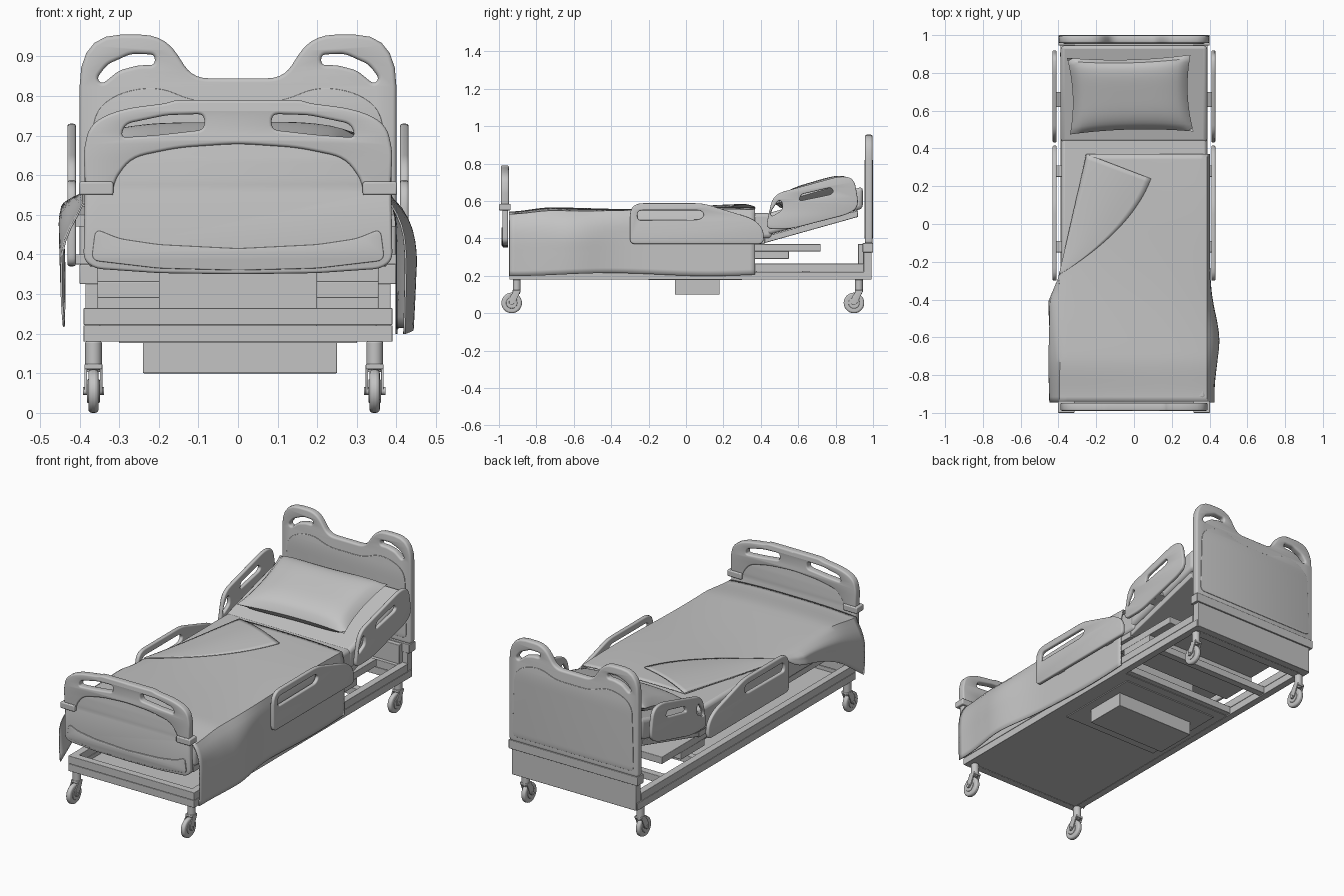
import bpy, bmesh, math
from mathutils import Matrix, Vector

cube = bpy.data.objects.get("Cube")
if cube:
    bpy.data.objects.remove(cube)

grey = bpy.data.materials.new("plain grey")
grey.use_nodes = True
colour = (0.55, 0.55, 0.55, 1)
grey.diffuse_color = colour
grey.node_tree.nodes["Principled BSDF"].inputs["Base Color"].default_value = colour
parts = []


def finish(name, bm, bevel=0):
    bmesh.ops.remove_doubles(bm, verts=bm.verts, dist=0.0002)
    bmesh.ops.recalc_face_normals(bm, faces=bm.faces)
    mesh = bpy.data.meshes.new(name)
    bm.to_mesh(mesh)
    bm.free()
    mesh.materials.append(grey)
    obj = bpy.data.objects.new(name, mesh)
    bpy.context.collection.objects.link(obj)
    parts.append(obj)
    if bevel:
        mod = obj.modifiers.new("Bevel", 'BEVEL')
        mod.width, mod.segments = bevel, 3
    return obj


def box(name, x, y, z, bevel=0.003, shear=0):
    """Box from (min, max) ranges; shear raises z along y for tilted parts."""
    bm = bmesh.new()
    bmesh.ops.create_cube(bm, size=1)
    for v in bm.verts:
        a = [lo + (c + 0.5) * (hi - lo) for c, (lo, hi) in zip(v.co, (x, y, z))]
        v.co = (a[0], a[1], a[2] + shear * (a[1] - y[0]))
    return finish(name, bm, bevel)


def cylinder(name, centre, radius, depth, axis='Z', bevel=0):
    bm = bmesh.new()
    turn = Matrix.Rotation(math.pi / 2, 4, 'Y') if axis == 'X' else Matrix()
    bmesh.ops.create_cone(bm, cap_ends=True, segments=28, radius1=radius, radius2=radius,
                          depth=depth, matrix=Matrix.Translation(centre) @ turn)
    return finish(name, bm, bevel)


def rounded(points, radius=0.02):
    """Round polygon corners; a point may carry its own radius."""
    out, n = [], len(points)
    for i, p in enumerate(points):
        r = p[2] if len(p) > 2 else radius
        c, a, b = Vector(p[:2]), Vector(points[i - 1][:2]), Vector(points[(i + 1) % n][:2])
        start = c + (a - c).normalized() * min(r, (a - c).length * 0.48)
        end = c + (b - c).normalized() * min(r, (b - c).length * 0.48)
        for k in range(6):
            t = k / 5
            out.append(start * (1 - t) ** 2 + c * 2 * t * (1 - t) + end * t * t)
    return out


def flip(points):
    return [(-p[0], *p[1:]) for p in reversed(points)]


def both(half):
    return half + [p for p in flip(half) if p[0] != 0]


def plate(name, outlines, place, thick, bevel):
    """Rounded plate with holes; the first outline is the outer edge."""
    curve = bpy.data.curves.new(name, 'CURVE')
    curve.dimensions, curve.fill_mode = '2D', 'BOTH'
    curve.extrude, curve.bevel_depth = thick / 2 - bevel, bevel
    curve.offset, curve.bevel_resolution = -bevel, 2
    for outline in outlines:
        spline = curve.splines.new('POLY')
        spline.points.add(len(outline) - 1)
        for point, co in zip(spline.points, outline):
            point.co = (co[0], co[1], 0, 1)
        spline.use_cyclic_u = True
    temp = bpy.data.objects.new(name + " outline", curve)
    bpy.context.collection.objects.link(temp)
    bpy.context.view_layer.update()
    mesh = bpy.data.meshes.new_from_object(temp)
    bm = bmesh.new()
    bm.from_mesh(mesh)
    bm.transform(place)
    bpy.data.objects.remove(temp)
    bpy.data.curves.remove(curve)
    bpy.data.meshes.remove(mesh)
    return finish(name, bm)


def facing_front(y):
    return Matrix.Translation((0, y, 0)) @ Matrix.Rotation(math.pi / 2, 4, 'X')


def facing_side(x):
    return Matrix(((0, 0, 1, x), (1, 0, 0, 0), (0, 1, 0, 0), (0, 0, 0, 1)))


def sheet(bm, rows):
    grid = [[bm.verts.new(p) for p in row] for row in rows]
    for a, b in zip(grid, grid[1:]):
        for i in range(len(a) - 1):
            bm.faces.new((a[i], a[i + 1], b[i + 1], b[i]))


# Headboard with grip slots and a raised panel on both faces
head = both([(.115, .845, .04), (.185, .955, .06), (.4, .955, .13), (.4, .37, .02)])
slot = [(.21, .905), (.27, .907), (.33, .88), (.357, .845), (.343, .83), (.3, .865), (.25, .878), (.21, .878)]
plate("headboard", [rounded(head), rounded(slot, .014), rounded(flip(slot), .014)], facing_front(.977), .04, .01)
inset = both([(.11, .785, .05), (.2, .825, .06), (.3, .81, .06), (.365, .76, .05), (.375, .4, .03)])
for name, y in (("front", .957), ("back", .997)):
    plate("headboard_panel_" + name, [rounded(inset)], facing_front(y), .006, .002)

# Head end box below the headboard
box("head_band", (-.4, .4), (.945, 1), (.325, .375))
box("head_skirt", (-.385, .385), (.95, .992), (.18, .33))
box("head_inner_box", (-.355, .355), (.92, .95), (.26, .37))

# Footboard arch, panel, lower lip and clamps
arch = both([(0, .79), (.16, .79), (.18, .782), (.3, .767, .06), (.375, .73, .06), (.39, .66),
             (.385, .55, .01), (.315, .55, .01), (.31, .59), (.27, .645), (.15, .672), (0, .68)][:6])
inner = [(.385, .55, .005), (.318, .55, .005), (.31, .59), (.27, .645, .04), (.15, .67, .04), (0, .68, .04)]
top = [(0, .79), (.16, .79), (.18, .782), (.3, .767, .06), (.375, .73, .06), (.39, .66)]
arch = top + both(inner) + flip(top)[:-1]
grip = [(.085, .755), (.18, .752), (.285, .73), (.297, .695), (.2, .702), (.085, .715)]
plate("footboard_arch", [rounded(arch), rounded(grip, .018), rounded(flip(grip), .018)], facing_front(-.968), .042, .008)
panel = both([(0, .683), (.15, .675), (.275, .65), (.32, .59), (.32, .565), (.387, .565, .005),
              (.39, .385), (.36, .364), (.2, .353), (0, .35)])
plate("footboard_panel", [rounded(panel)], facing_front(-.966), .03, .007)
lip = both([(0, .415), (.2, .425), (.3, .44), (.36, .465), (.37, .385), (.2, .365), (0, .36)])
plate("footboard_lip", [rounded(lip)], facing_front(-.982), .008, .003)
for s in (-1, 1):
    box("footboard_clamp", sorted((s * .315, s * .402)), (-1, -.937), (.55, .584), .005)

# Base frame: two stacked rails, floor and crossbars
for z0, z1, end in ((.18, .221, .985), (.222, .265, .95)):
    for s in (-1, 1):
        box("side_frame", sorted((s * .35, s * .39)), (-.94, end), (z0, z1), .002)
    box("foot_crossbar", (-.39, .39), (-.945, -.905), (z0, z1), .002)
    box("head_crossbar", (-.35, .35), (.9, .95), (z0, z1), .002)
box("base_floor", (-.35, .35), (-.91, .35), (.182, .2), 0)
for y in (.34, .62):
    box("base_crossbar", (-.35, .35), (y, y + .04), (.185, .225), .002)
box("control_box", (-.24, .25), (-.06, .18), (.1, .181))
box("lift_plate", (-.3, .3), (-.2, .3), (.177, .185), 0)
box("lift_column", (-.2, .2), (-.45, .25), (.2, .37))

# Mattress support and tilted backrest
box("support_shelf", (-.355, .355), (.3, .72), (.33, .37))
box("support_block", (-.355, .355), (.34, .55), (.29, .332))
box("deck", (-.375, .375), (-.93, .42), (.37, .405))
slope = .28
box("backrest", (-.375, .375), (.42, .92), (.375, .41), .004, slope)
box("mattress", (-.385, .385), (-.93, .46), (.4, .535), .02)
box("head_mattress", (-.388, .388), (.43, .945), (.415, .532), .02, slope)

# Side rails, with mounts to the deck
mid = [(-.3, .37, .03), (-.3, .588, .07), (.09, .588, .04), (.36, .505, .05), (.415, .45, .04), (.415, .37, .03)]
mid_slot = [(-.26, .497), (-.26, .55, .03), (.08, .55), (.1, .525), (.075, .5)]
upper = [(.425, .45, .04), (.465, .635, .06), (.83, .735, .05), (.9, .72, .05), (.925, .57, .05), (.87, .53, .05), (.56, .45, .05)]
upper_slot = [(.605, .6), (.615, .635), (.775, .672), (.79, .65), (.775, .635)]
upper_hole = [(.455, .515), (.455, .545), (.495, .605), (.515, .595), (.515, .55)]
for s in (-1, 1):
    plate("side_rail", [rounded(mid), rounded(mid_slot, .02)], facing_side(s * .42), .022, .007)
    plate("head_rail", [rounded(upper), rounded(upper_slot, .015), rounded(upper_hole, .018)], facing_side(s * .42), .022, .007)
    for y in (-.15, .25):
        box("rail_mount", sorted((s * .36, s * .412)), (y, y + .06), (.375, .4), .002)
    box("head_rail_mount", sorted((s * .36, s * .412)), (.62, .7), (.47, .5), .002, slope)

# Casters
for x in (-.365, .345):
    for y in (-.905, .925):
        hub = Vector((x, y - .027, .055))
        cylinder("caster_stem", (x, y, .15), .021, .06, bevel=.003)
        cylinder("caster_collar", (x, y, .118), .017, .03)
        cylinder("caster_tyre", hub, .055, .026, 'X', .009)
        cylinder("caster_hub", hub, .03, .032, 'X', .003)
        cylinder("caster_axle", hub, .01, .054, 'X')
        for s in (-1, 1):
            fork = [(hub.y - .014, .045), (hub.y - .012, .085), (y - .016, .118), (y + .02, .118), (hub.y + .016, .05)]
            plate("caster_fork", [rounded(fork, .012)], facing_side(x + s * .0195), .006, .001)
        box("caster_crown", (x - .0225, x + .0225), (y - .022, y + .02), (.11, .124), .003)


# Pillow: two cushioned halves meeting at a seam with pinched corners
def pillow_half(side, n=22):
    rows = []
    for j in range(n + 1):
        v = 2 * j / n - 1
        row = []
        for i in range(n + 1):
            u = 2 * i / n - 1
            puff = .06 * max(0, (1 - u ** 4) * (1 - v ** 4)) ** .55
            x = -.02 + .327 * u * (1 - .07 * (1 - v * v)) - .008 * v
            y = .685 + .203 * v * (1 - .09 * (1 - u * u)) + .008 * u
            row.append((x, y, .645 + (y - .685) * .29 + side * puff))
        rows.append(row)
    return rows


bm = bmesh.new()
for side in (-1, 1):
    sheet(bm, pillow_half(side))
finish("pillow", bm)


# Blanket: draped over the far side, with one upper corner folded back
def top_height(x, y):
    foot = min(1, (y + .95) / .25)
    return .535 + .025 * foot * foot * (3 - 2 * foot) + .006 * math.sin(5 * y + 3 * x) - .16 * abs(x) ** 3


rows, n = [], 44
for j in range(n + 1):
    y = -.945 + 1.315 * j / n
    hang = max(0, (-.28 - y) / .665)
    left = -.392 if y < -.27 else -.392 + .142 * (y + .27) / .64
    drop = .05 * min(1, hang * 8) + .26 * hang ** 1.6
    z = top_height(left, y)
    row = []
    for k in range(10, 0, -1):
        q = k / 10
        out = .058 * min(1, hang * 5) * math.sin(min(1, q * 2.2) * math.pi / 2) * (1 - .2 * hang * q)
        row.append((left - out - .004 * math.sin(q * 5 + 9 * y), y, z - drop * q))
    row += [(left + (.385 - left) * i / 20, y, top_height(left + (.385 - left) * i / 20, y)) for i in range(21)]
    z = top_height(.385, y)
    low = .207 + .008 * math.sin(6 * y + 4)
    for k in range(1, 13):
        q = k / 12
        bulge = .052 * math.exp(-((y + .62) / .2) ** 2) + .022 * max(0, -.7 - y) / .25
        row.append((.385 + .015 * min(1, q * 5) + bulge * math.sin(math.pi * min(1, q * 1.6 + .1) * .55) * (1 - .2 * q * q), y, z + (low - z) * q))
    rows.append(row)
bm = bmesh.new()
sheet(bm, rows)
blanket = finish("blanket", bm)

rows = []
a, b, c, pull = Vector((-.25, .37)), Vector((-.398, -.27)), Vector((.09, .24)), Vector((-.01, -.03))
for j in range(25):
    t = j / 24
    fold = a.lerp(b, t)
    free = c * (1 - t) ** 2 + pull * 2 * t * (1 - t) + b * t * t
    row = []
    for i in range(13):
        p = fold.lerp(free, i / 12)
        lift = .004 + .012 * math.sin(math.pi * i / 12) * (1 - t)
        row.append((p.x, p.y, top_height(p.x, p.y) + lift))
    rows.append(row)
bm = bmesh.new()
sheet(bm, rows)
corner = finish("blanket_folded_corner", bm)
for cloth in (blanket, corner):
    mod = cloth.modifiers.new("Thickness", 'SOLIDIFY')
    mod.thickness, mod.offset = .005, 0

# Smooth shading with crisp edges
for obj in bpy.context.selected_objects:
    obj.select_set(False)
for obj in parts:
    obj.select_set(True)
bpy.context.view_layer.objects.active = parts[0]
bpy.ops.object.shade_smooth_by_angle(angle=math.radians(35))
